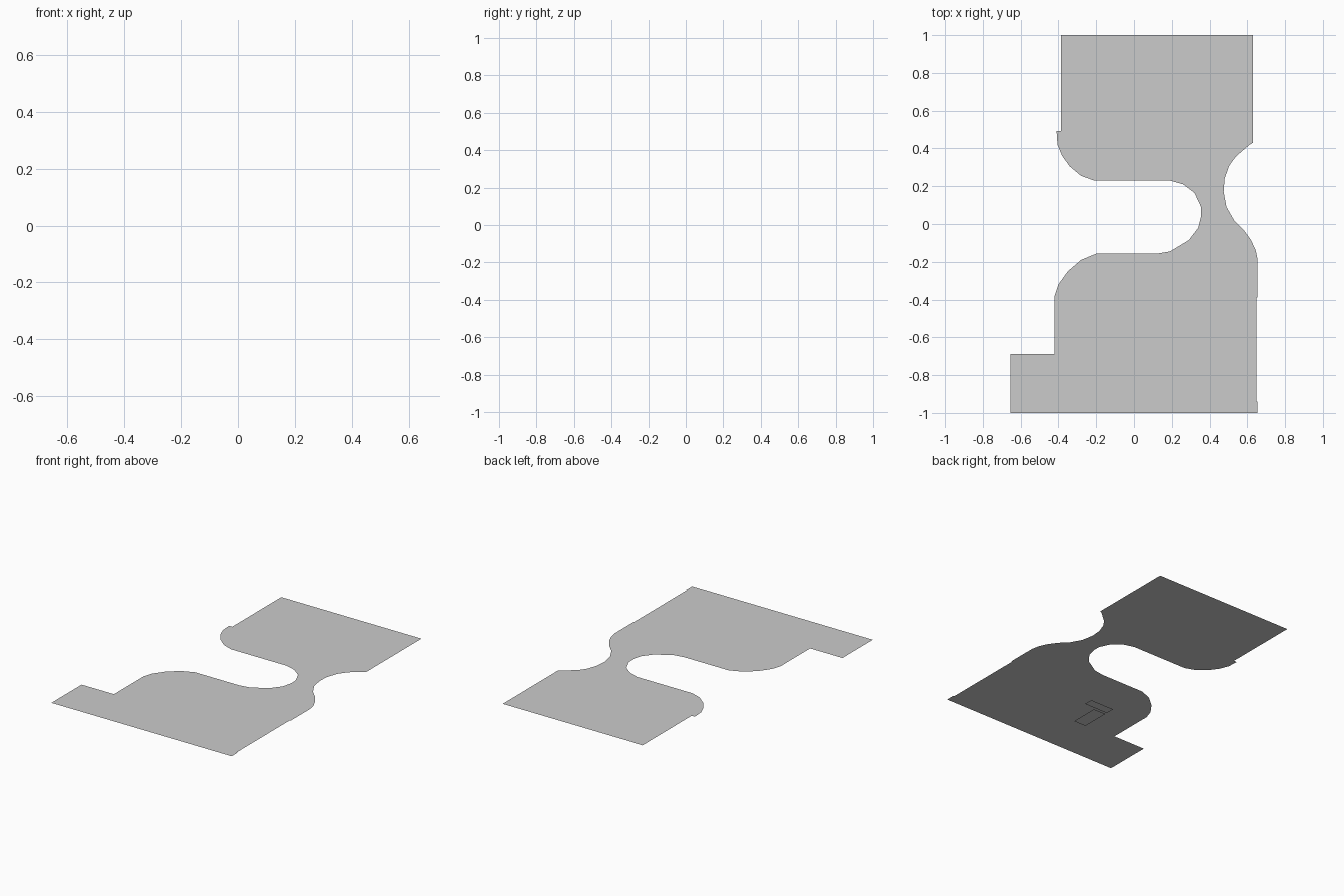
import bpy, bmesh


def sheet(name, pts, z):
    """Flat single-sided surface, facing up, from a plan outline."""
    bm = bmesh.new()
    face = bm.faces.new([bm.verts.new((x, y, z)) for x, y in pts])
    face.normal_update()
    if face.normal.z < 0:
        face.normal_flip()
    bmesh.ops.triangulate(bm, faces=bm.faces[:])
    me = bpy.data.meshes.new(name)
    bm.to_mesh(me)
    bm.free()
    ob = bpy.data.objects.new(name, me)
    bpy.context.collection.objects.link(ob)
    return ob


def rect(x0, x1, y0, y1):
    return [(x0, y0), (x1, y0), (x1, y1), (x0, y1)]


# Base sheet: two lots joined by a narrow curved neck
sheet("base_ground", [
    (-.387, 1), (.63, 1), (.63, .43),
    # right-hand bay and neck
    (.585, .405), (.545, .365), (.505, .31), (.48, .24), (.475, .17), (.49, .09),
    (.53, .02), (.58, -.03), (.62, -.085), (.645, -.14), (.655, -.19),
    # straight right side, front edge and the tab on the left
    (.655, -.39), (.648, -.39), (.648, -.94), (.655, -.94), (.655, -1),
    (-.655, -1), (-.655, -.687), (-.42, -.687),
    # rounded corner and deep left-hand bay
    (-.42, -.38), (-.4, -.32), (-.35, -.25), (-.28, -.19), (-.2, -.157),
    (.12, -.157), (.19, -.145), (.29, -.085), (.34, -.02), (.355, .04),
    (.355, .09), (.32, .165), (.26, .21), (.19, .23), (-.21, .23),
    (-.28, .255), (-.34, .305), (-.38, .36), (-.405, .42), (-.41, .493),
    (-.387, .493)], 0.0100)

# Lots, set in from the kerb strips
sheet("front_lot", [(-.415, -.94), (.633, -.94), (.633, -.2), (.1, -.16),
                    (-.2, -.16), (-.35, -.255), (-.415, -.385)], 0.0108)
sheet("back_lot", [(-.385, 1), (.63, 1), (.63, .435), (.45, .28), (.2, .26),
                   (-.2, .26), (-.3, .3), (-.36, .38), (-.385, .49)], 0.0108)

# House floor plates with a slightly higher room in each
sheet("front_floor", [(-.21, -.4), (.39, -.4), (.39, -.68), (-.01, -.68),
                      (-.01, -.5), (-.21, -.5)], 0.0116)
sheet("back_floor", [(-.21, .47), (.2, .47), (.2, .555), (.39, .555),
                     (.39, .765), (-.21, .765)], 0.0116)
sheet("front_room", rect(.19, .39, -.68, -.49), 0.0122)
sheet("back_room", rect(.2, .39, .555, .68), 0.0122)

# Low pads hanging under the front lot
sheet("long_pad", rect(-.19, -.10, -.69, -.50), 0)
sheet("wide_pad", rect(-.19, -.015, -.485, -.425), 0)
